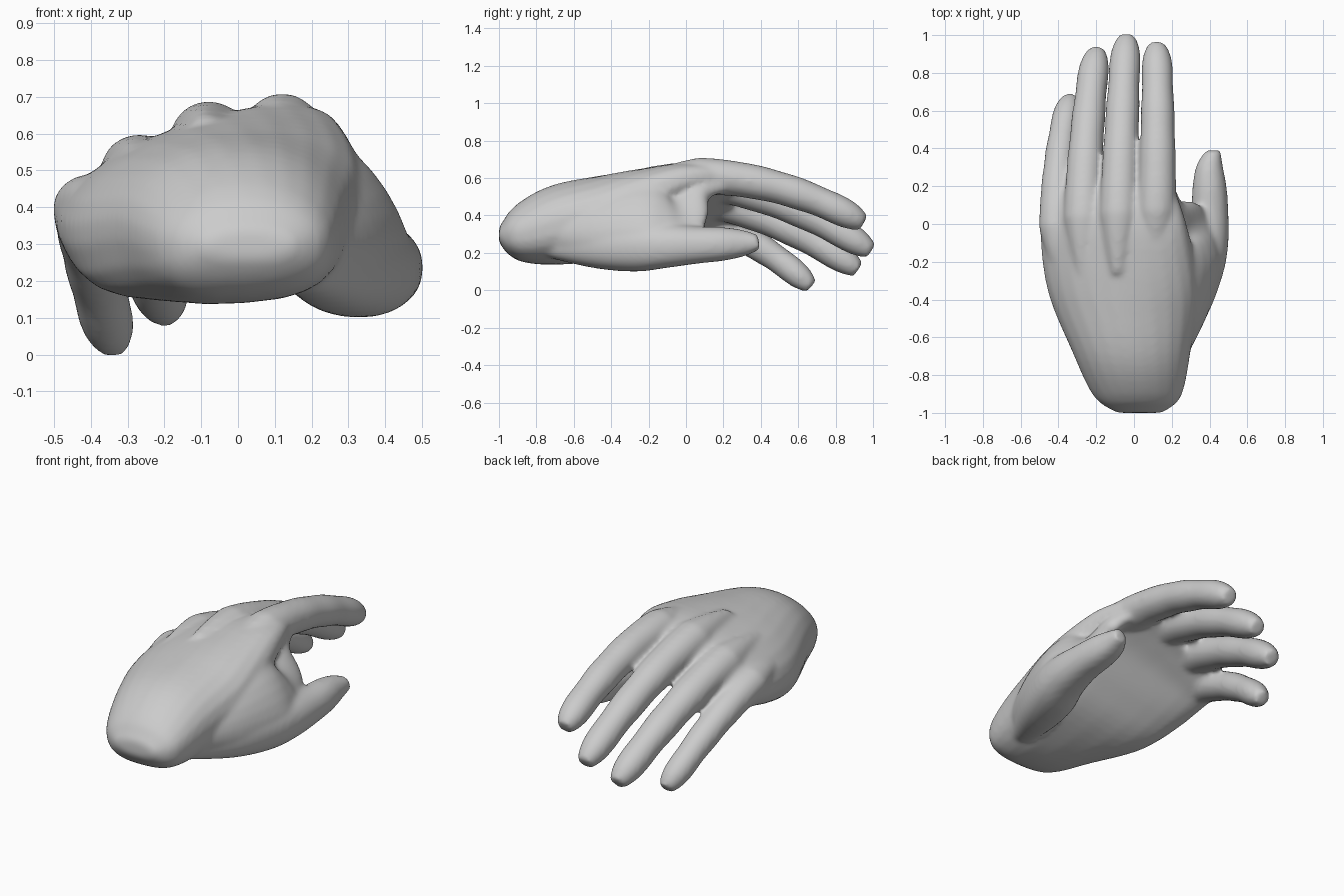
import bpy, bmesh, math
from mathutils import Vector

SIDES = 24
bm = bmesh.new()


def curve_through(rows, steps=5):
    """Smoothly fill in rows of numbers between the given ones."""
    rows = [Vector(row) for row in rows]
    rows = [rows[0]] + rows + [rows[-1]]
    filled = []
    for a, b, c, d in zip(rows, rows[1:], rows[2:], rows[3:]):
        for step in range(steps):
            t = step / steps
            bend = (2 * a - 5 * b + 4 * c - d) * t + (3 * b - a - 3 * c + d) * t * t
            filled.append(b + (c - a + bend) * t / 2)
    return filled + [rows[-1]]


def loft(sections, square=1, hollow=False):
    """Closed skin over oval sections: x, y, z, half width, half height, roll.

    A square below one makes the underside boxier; hollow cups the palm."""
    points = [Vector(section[:3]) for section in sections]
    rings = []
    for index, centre in enumerate(points):
        # Each section faces along the path, seen from the side
        run = points[min(index + 1, len(points) - 1)] - points[max(index - 1, 0)]
        run.x = 0
        run.normalize()
        side = Vector((1, 0, 0))
        up = side.cross(run)
        wide, high, roll = sections[index][3:]
        cup = max(0, centre.y + 0.8) / 2 if hollow else 0
        ring = []
        for corner in range(SIDES):
            angle = math.tau * corner / SIDES
            u, v = math.cos(angle), math.sin(angle)
            if v < 0:
                u = math.copysign(abs(u) ** square, u)
                v = -abs(v) ** square * (1 - cup * v * v)
            u, v = u * wide, v * high
            across = u * math.cos(roll) - v * math.sin(roll)
            above = u * math.sin(roll) + v * math.cos(roll)
            ring.append(bm.verts.new(centre + side * across + up * above))
        rings.append(ring)
    faces = [bm.faces.new(rings[0]), bm.faces.new(rings[-1])]
    for near, far in zip(rings, rings[1:]):
        for corner in range(SIDES):
            quad = (near[corner - 1], near[corner], far[corner], far[corner - 1])
            faces.append(bm.faces.new(quad))
    bmesh.ops.recalc_face_normals(bm, faces=faces)


def finger(knuckle, tip, radius, roll):
    """Arched finger that tapers to a blunt tip, with its root buried in the palm."""
    knuckle, tip = Vector(knuckle), Vector(tip)
    steps, buried = 24, 8
    sections = []
    for step in range(-buried, steps + 1):
        t = step / steps
        arch = 4 * t * (1 - t)
        centre = knuckle.lerp(tip, t)
        centre.z += 0.06 * arch
        centre.x += 0.05 * knuckle.x * arch
        size = radius * (1 - t / 4)
        if t < 0:
            size *= 1 + 2 * t
        else:
            # Slight swelling at the joints
            size *= 1 + 0.03 * t * math.cos(8 * math.pi * (t - 0.6))
            size *= max(0.6, math.sqrt(1 - t ** 30))
        sections.append((*centre, size * 1.04, size, roll))
    loft(sections)


def palm():
    """Wrist and palm, leaning further toward the little finger as it goes."""
    rows = []
    for y, z, wide, high in [(-1, 0.3, 0.12, 0.04),
                             (-0.94, 0.3, 0.21, 0.12),
                             (-0.85, 0.31, 0.26, 0.17),
                             (-0.66, 0.35, 0.32, 0.22),
                             (-0.4, 0.38, 0.4, 0.23),
                             (-0.2, 0.43, 0.42, 0.2),
                             (0, 0.48, 0.41, 0.15),
                             (0.15, 0.48, 0.38, 0.1),
                             (0.25, 0.46, 0.34, 0.04)]:
        along = 1 + y
        rows.append((0.03 - 0.14 * along, y, z, wide, high, 0.36 * along))
    loft(curve_through(rows), square=0.75, hollow=True)


def thumb_web():
    """Steep fold of flesh from the thumb base up to the index knuckle."""
    rows = [(0.16, -0.8, 0.32, 0.08, 0.06, -1),
            (0.23, -0.5, 0.34, 0.2, 0.13, -1),
            (0.3, -0.25, 0.38, 0.25, 0.12, -1),
            (0.31, -0.1, 0.39, 0.23, 0.09, -1),
            (0.27, -0.01, 0.43, 0.17, 0.06, -1),
            (0.21, 0.08, 0.54, 0.08, 0.05, -1),
            (0.17, 0.2, 0.57, 0.05, 0.04, -1)]
    loft(curve_through(rows))


def thumb():
    """Fleshy thumb base that narrows to a blunt tip."""
    rows = []
    for x, y, radius in [(0.15, -0.8, 0.05),
                         (0.26, -0.5, 0.12),
                         (0.33, -0.27, 0.14),
                         (0.38, -0.1, 0.12),
                         (0.4, 0.06, 0.1),
                         (0.4, 0.2, 0.09),
                         (0.4, 0.31, 0.07),
                         (0.42, 0.39, 0.04)]:
        rows.append((x, y, 0.24 + 0.04 * max(0, y), radius, radius, 0))
    loft(curve_through(rows), square=0.85)


if "Cube" in bpy.data.objects:
    bpy.data.objects.remove(bpy.data.objects["Cube"])

palm()
thumb_web()
thumb()

# Index, middle, ring and little finger
finger((0.12, 0.07, 0.61), (0.12, 0.95, 0.36), 0.1, 0)
finger((-0.08, 0.05, 0.59), (-0.04, 0.99, 0.21), 0.1, 0.1)
finger((-0.27, 0.03, 0.5), (-0.2, 0.92, 0.11), 0.1, 0.2)
finger((-0.41, -0.02, 0.4), (-0.34, 0.67, 0.02), 0.09, 0.3)

mesh = bpy.data.meshes.new("hand")
bm.to_mesh(mesh)
bm.free()
hand = bpy.data.objects.new("hand", mesh)
bpy.context.collection.objects.link(hand)

# Fuse all parts into one continuous skin and relax the seams
fuse = hand.modifiers.new("fuse", 'REMESH')
fuse.mode = 'VOXEL'
fuse.voxel_size = 0.013
fuse.use_smooth_shade = True
relax = hand.modifiers.new("relax", 'SMOOTH')
relax.factor = 0.5
relax.iterations = 12

# Plain grey surface
grey = bpy.data.materials.new("plain grey")
grey.use_nodes = True
colour = (0.6, 0.6, 0.6, 1)
grey.diffuse_color = colour
grey.node_tree.nodes["Principled BSDF"].inputs["Base Color"].default_value = colour
mesh.materials.append(grey)
